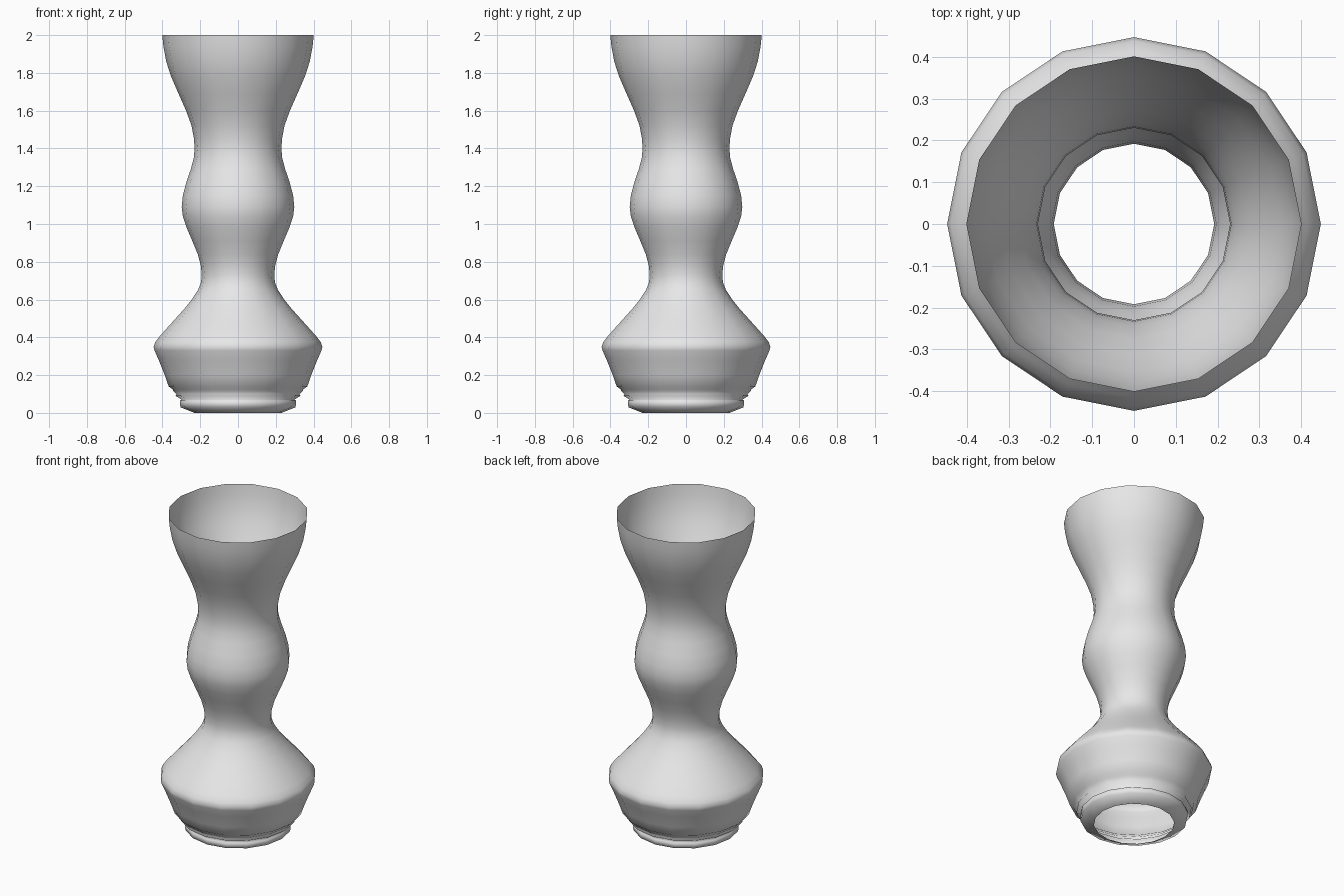
import bpy, bmesh, math

SIDES = 16
# Outline as (radius, height), from the open foot to the open rim
PROFILE = [
    (0.23, 0.0), (0.305, 0.03), (0.308, 0.065), (0.298, 0.07), (0.33, 0.09),
    (0.325, 0.1), (0.343, 0.115), (0.346, 0.125), (0.367, 0.14), (0.388, 0.2),
    (0.42, 0.28), (0.442, 0.33), (0.447, 0.35), (0.438, 0.375), (0.415, 0.405),
    (0.375, 0.45), (0.33, 0.5), (0.285, 0.55), (0.245, 0.6), (0.212, 0.65),
    (0.196, 0.69), (0.192, 0.73), (0.197, 0.78), (0.213, 0.84), (0.242, 0.91),
    (0.272, 0.98), (0.292, 1.04), (0.298, 1.09), (0.292, 1.15), (0.274, 1.22),
    (0.25, 1.29), (0.234, 1.35), (0.23, 1.4), (0.233, 1.45), (0.246, 1.52),
    (0.275, 1.6), (0.315, 1.69), (0.354, 1.78), (0.38, 1.86), (0.395, 1.94),
    (0.401, 2.0),
]

# Single-walled lathed vase, open at both ends
bm = bmesh.new()
rings = []
for r, z in PROFILE:
    rings.append([bm.verts.new((r * math.cos(2 * math.pi * i / SIDES),
                                r * math.sin(2 * math.pi * i / SIDES), z))
                  for i in range(SIDES)])
for low, high in zip(rings, rings[1:]):
    for i in range(SIDES):
        j = (i + 1) % SIDES
        bm.faces.new((low[i], low[j], high[j], high[i])).smooth = True

mesh = bpy.data.meshes.new("vase")
bm.to_mesh(mesh)
bm.free()
vase = bpy.data.objects.new("vase", mesh)
bpy.context.collection.objects.link(vase)

# Plain light grey
grey = bpy.data.materials.new("light grey")
grey.diffuse_color = (0.8, 0.8, 0.8, 1)
mesh.materials.append(grey)
